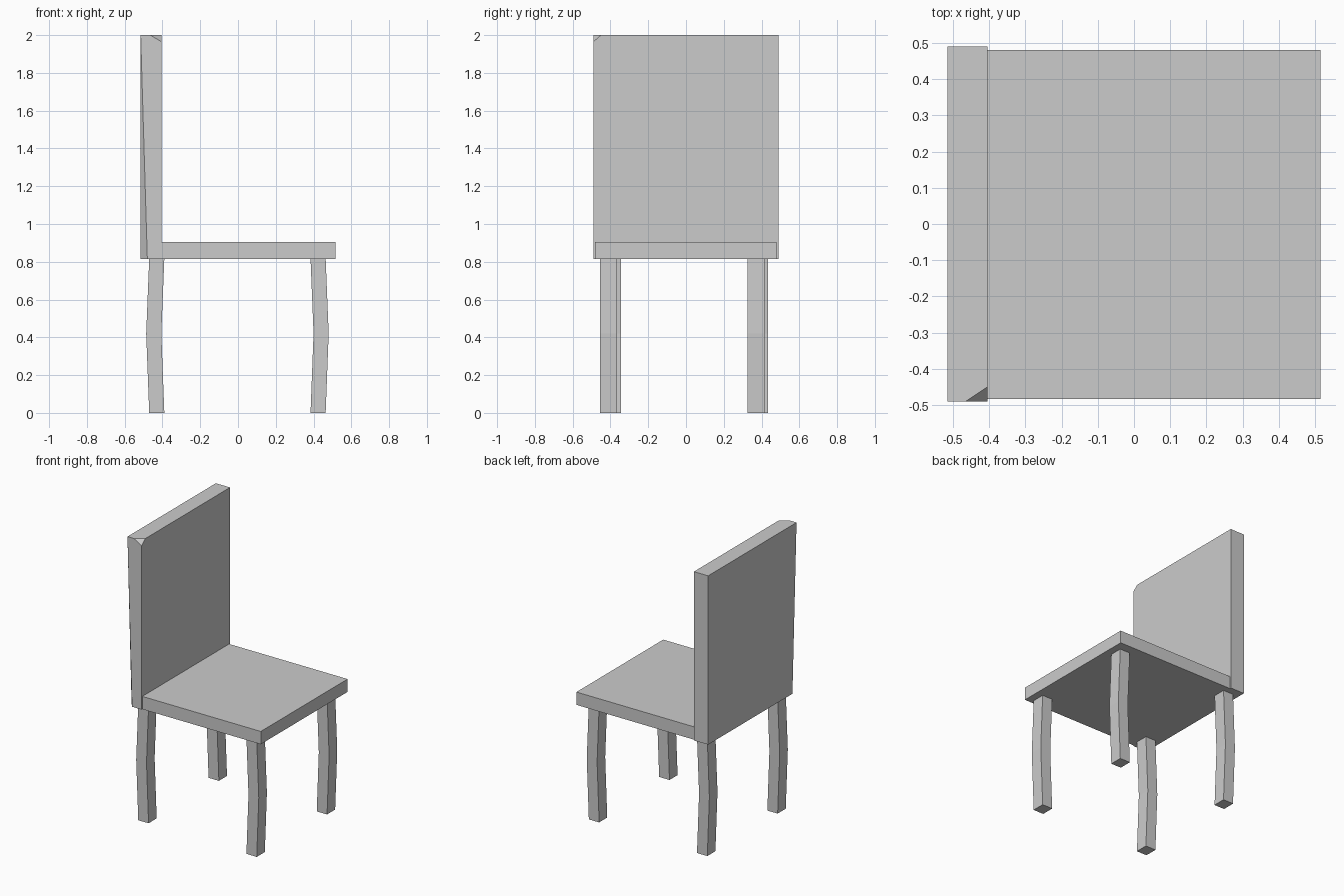
import bpy, bmesh
from mathutils import Vector

if "Cube" in bpy.data.objects:
    bpy.data.objects.remove(bpy.data.objects["Cube"])


def finish(name, bm):
    bmesh.ops.recalc_face_normals(bm, faces=bm.faces)
    me = bpy.data.meshes.new(name)
    bm.to_mesh(me)
    bm.free()
    ob = bpy.data.objects.new(name, me)
    bpy.context.collection.objects.link(ob)
    return ob


def loft(rings):
    """Join rectangles (x0, x1, y0, y1, z) into a closed solid."""
    bm = bmesh.new()
    loops = [[bm.verts.new(p) for p in
              ((x0, y0, z), (x1, y0, z), (x1, y1, z), (x0, y1, z))]
             for x0, x1, y0, y1, z in rings]
    for a, b in zip(loops, loops[1:]):
        for i in range(4):
            j = (i + 1) % 4
            bm.faces.new((a[i], a[j], b[j], b[i]))
    bm.faces.new(loops[0][::-1])
    bm.faces.new(loops[-1])
    return bm


def slice_corner(bm, corner, *points):
    """Cut off the corner lying beyond the plane through three points."""
    a, b, c = map(Vector, points)
    n = (b - a).cross(c - a).normalized()
    if n.dot(Vector(corner) - a) < 0:
        n = -n
    geom = bm.verts[:] + bm.edges[:] + bm.faces[:]
    bmesh.ops.bisect_plane(bm, geom=geom, dist=1e-5, plane_co=a,
                           plane_no=n, clear_outer=True)
    bmesh.ops.holes_fill(bm, edges=[e for e in bm.edges if e.is_boundary])


# Seat slab
finish("seat", loft([(-0.405, 0.515, -0.483, 0.48, 0.815),
                     (-0.405, 0.515, -0.483, 0.48, 0.905)]))

# Backrest panel with a clipped top corner and a tapering cut on one rear edge
back = loft([(-0.515, -0.405, -0.49, 0.49, 0.815),
             (-0.515, -0.405, -0.49, 0.49, 2.0)])
slice_corner(back, (-0.405, -0.49, 2.0), (-0.465, -0.49, 2.0),
             (-0.405, -0.45, 2.0), (-0.405, -0.49, 1.965))
slice_corner(back, (-0.515, -0.49, 0.815), (-0.48, -0.49, 0.815),
             (-0.515, -0.445, 0.815), (-0.515, -0.49, 1.99))
finish("backrest", back)

# Bent legs: each bows in x at mid height; the rear pair sits slightly to +y
for end, x, bow, shift in (("front", 0.424, 0.016, 0.0),
                           ("rear", -0.43, -0.016, 0.02)):
    for side, y in (("left", -0.41), ("right", 0.37)):
        yc = y + shift
        rings = [(x + dx - 0.04, x + dx + 0.04, yc - 0.045, yc + 0.045, z)
                 for z, dx in ((0, 0), (0.42, bow), (0.817, 0))]
        finish(f"{end}_leg_{side}", loft(rings))
